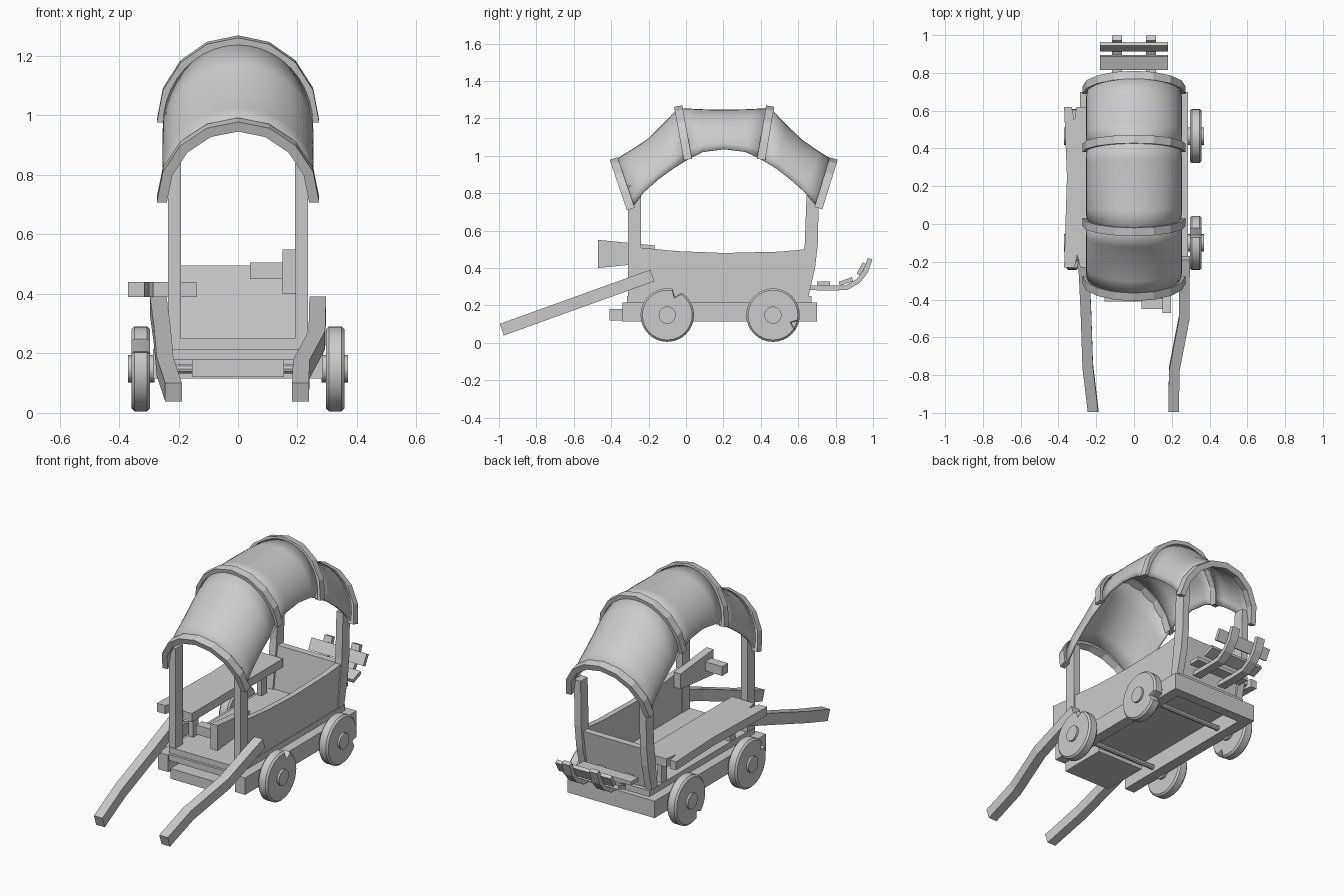
import bpy, bmesh
from math import sin, cos, pi, radians
from mathutils import Vector

old = bpy.data.objects.get("Cube")
if old:
    bpy.data.objects.remove(old, do_unlink=True)

grey = bpy.data.materials.new("plain grey")
grey.use_nodes = True
tone = (0.6, 0.6, 0.6, 1)
grey.diffuse_color = tone
grey.node_tree.nodes["Principled BSDF"].inputs["Base Color"].default_value = tone


def loft(name, rings, closed=True, smooth=None):
    """Skin a row of matching point loops; closed loops get end caps."""
    bm = bmesh.new()
    rows = [[bm.verts.new(p) for p in ring] for ring in rings]
    n = len(rows[0])
    for a, b in zip(rows, rows[1:]):
        for i in range(n if closed else n - 1):
            j = (i + 1) % n
            bm.faces.new((a[i], a[j], b[j], b[i]))
    if closed:
        bm.faces.new(rows[0])
        bm.faces.new(rows[-1])
    bmesh.ops.recalc_face_normals(bm, faces=bm.faces)
    mesh = bpy.data.meshes.new(name)
    bm.to_mesh(mesh)
    bm.free()
    mesh.materials.append(grey)
    ob = bpy.data.objects.new(name, mesh)
    bpy.context.collection.objects.link(ob)
    if smooth:
        bpy.ops.object.select_all(action='DESELECT')
        ob.select_set(True)
        bpy.context.view_layer.objects.active = ob
        bpy.ops.object.shade_smooth_by_angle(angle=radians(smooth))
    return ob


def side_prism(name, profile, x0, x1):
    """Extrude a (y, z) outline along x."""
    return loft(name, [[(x, y, z) for y, z in profile] for x in (x0, x1)])


def box(name, x0, x1, y0, y1, z0, z1):
    return side_prism(name, [(y0, z0), (y1, z0), (y1, z1), (y0, z1)], x0, x1)


def strip(path, half):
    """Thicken a (y, z) path into an outline."""
    pts = [Vector(p) for p in path]
    up, down = [], []
    for i, p in enumerate(pts):
        d = (pts[min(i + 1, len(pts) - 1)] - pts[max(i - 1, 0)]).normalized()
        side = Vector((-d.y, d.x)) * half
        up.append(p + side)
        down.append(p - side)
    return up + down[::-1]


def disc(name, x0, x1, y, z, r, bevel=0.0, notch=None, sides=32):
    """Round slab along x, with an optional V notch at one rim point."""
    def ring(x, rad):
        return [(x, y + cos(2 * pi * i / sides) * rad * (0.74 if i == notch else 1),
                 z + sin(2 * pi * i / sides) * rad * (0.74 if i == notch else 1))
                for i in range(sides)]
    rings = [ring(x0, r - bevel), ring(x1, r - bevel)]
    if bevel:
        b = bevel if x1 > x0 else -bevel
        rings[1:1] = [ring(x0 + b, r), ring(x1 - b, r)]
    return loft(name, rings, smooth=30)


# Chassis frame, floor and footboard
for s, tag in ((1, "left"), (-1, "right")):
    box(tag + "_chassis_beam", s * 0.22, s * 0.285, -0.34, 0.70, 0.115, 0.215)
box("front_chassis_beam", -0.22, 0.22, -0.33, -0.28, 0.18, 0.215)
box("rear_chassis_beam", -0.22, 0.22, 0.64, 0.70, 0.115, 0.215)
box("floor", -0.23, 0.23, -0.315, 0.67, 0.215, 0.25)
box("footboard", -0.155, 0.155, -0.41, -0.12, 0.12, 0.18)

# Wheels, hubs and axles
for y, place, notches in ((-0.10, "front", (6, 13)), (0.465, "rear", (30, 21))):
    disc(place + "_axle", -0.30, 0.30, y, 0.148, 0.016, sides=10)
    for s, tag, notch in ((1, "left", notches[0]), (-1, "right", notches[1])):
        disc(f"{place}_{tag}_wheel", s * 0.296, s * 0.358, y, 0.148, 0.143, 0.01, notch)
        disc(f"{place}_{tag}_hub", s * 0.28, s * 0.37, y, 0.148, 0.046, sides=20)

# Corner posts, the rear pair leaning outward
for s, tag in ((1, "left"), (-1, "right")):
    box(tag + "_front_post", s * 0.192, s * 0.235, -0.31, -0.24, 0.25, 0.84)
    side_prism(tag + "_rear_post",
               [(0.60, 0.25), (0.655, 0.25), (0.69, 0.40), (0.705, 0.53), (0.71, 0.80),
                (0.645, 0.80), (0.635, 0.53), (0.62, 0.40)], s * 0.192, s * 0.235)

# Solid side wall and tailboard
side_prism("left_wall", [(-0.30, 0.25), (0.65, 0.25), (0.685, 0.40), (0.69, 0.505),
                         (0.50, 0.487), (0.20, 0.48), (-0.05, 0.49), (-0.29, 0.513)],
           0.195, 0.228)
side_prism("tailboard", [(0.61, 0.25), (0.645, 0.25), (0.685, 0.495), (0.645, 0.495)],
           -0.195, 0.195)

# Fold-down counter with split ends, on the open side
counter = [(-0.37, -0.23), (-0.315, -0.23), (-0.30, -0.165), (-0.285, -0.23), (-0.14, -0.23),
           (-0.14, 0.62), (-0.305, 0.62), (-0.315, 0.545), (-0.33, 0.62), (-0.37, 0.62),
           (-0.355, 0.25)]
loft("counter", [[(x, y, z) for x, y in counter] for z in (0.39, 0.44)])
for y in (-0.14, 0.50):
    box("counter_support", -0.225, -0.195, y, y + 0.05, 0.25, 0.39)

# Brake board with its cross handle
side_prism("brake_board", [(-0.47, 0.40), (-0.165, 0.43), (-0.165, 0.52), (-0.47, 0.55)],
           0.15, 0.195)
box("brake_handle", 0.04, 0.15, -0.45, -0.395, 0.45, 0.505)

# Bent pulling shafts
shafts = {"left": [(0.21, -0.985), (0.213, -0.77), (0.265, -0.50), (0.268, -0.18)],
          "right": [(-0.217, -0.985), (-0.245, -0.75), (-0.255, -0.45), (-0.268, -0.18)]}
for tag, path in shafts.items():
    rings = []
    for x, y in path:
        z = 0.07 + (y + 0.985) * 0.36
        rings.append([(x + a * 0.028, y - b * 0.011, z + b * 0.031)
                      for a, b in ((-1, -1), (1, -1), (1, 1), (-1, 1))])
    loft(tag + "_shaft", rings)

# Rear rack: two curved rails and three slats
rail = [(0.65, 0.295), (0.77, 0.292), (0.86, 0.295), (0.92, 0.33), (0.96, 0.38), (0.985, 0.45)]
for x in (-0.09, 0.09):
    side_prism("rack_rail", strip(rail, 0.013), x - 0.026, x + 0.026)
for a, b in (((0.70, 0.317), (0.77, 0.317)), ((0.82, 0.315), (0.89, 0.34)),
             ((0.922, 0.365), (0.955, 0.425))):
    side_prism("rack_slat", strip([a, b], 0.011), -0.18, 0.18)


def arch(bottom, top, width, steps, shrink=0.0, shift=0.0):
    """Half-round arch in a leaning plane, optionally inset and shifted along its axis."""
    b, t = Vector(bottom), Vector(top)
    up = (t - b).normalized()
    rise = (t - b).length - shrink
    base = b + Vector((up.y, -up.x)) * shift
    pts = []
    for i in range(steps + 1):
        a = pi * i / steps
        p = base + up * rise * sin(a)
        pts.append((cos(a) * (width - shrink), p.x, p.y))
    return pts


# Canopy hoops
hoops = [((-0.295, 0.715), (-0.387, 0.985)), ((0.01, 0.98), (-0.042, 1.265)),
         ((0.402, 0.98), (0.45, 1.265)), ((0.708, 0.72), (0.79, 0.985))]
for bottom, top in hoops:
    corners = [arch(bottom, top, 0.273, 8, inset, shift)
               for inset, shift in ((0, -0.022), (0, 0.022), (0.034, 0.022), (0.034, -0.022))]
    loft("canopy_hoop", list(zip(*corners)))

# Cloth cover sagging between the hoops
spans = [[hoops[0], ((-0.225, 0.805), (-0.30, 1.02)), ((-0.15, 0.872), (-0.205, 1.082)),
          ((-0.07, 0.93), (-0.12, 1.165)), hoops[1]],
         [hoops[1], ((0.09, 1.02), (0.07, 1.243)), ((0.205, 1.035), (0.205, 1.24)),
          ((0.32, 1.02), (0.34, 1.243)), hoops[2]],
         [hoops[2], ((0.485, 0.93), (0.53, 1.165)), ((0.56, 0.872), (0.615, 1.082)),
          ((0.635, 0.805), (0.705, 1.02)), hoops[3]]]
for name, span in zip(("front_cover", "middle_cover", "rear_cover"), spans):
    rings = [arch(b, t, 0.262 if i in (0, 4) else 0.248, 20, 0.016 if i in (0, 4) else 0)
             for i, (b, t) in enumerate(span)]
    cover = loft(name, rings, closed=False, smooth=45)
    thick = cover.modifiers.new("thickness", 'SOLIDIFY')
    thick.thickness = 0.012
    thick.offset = 0
